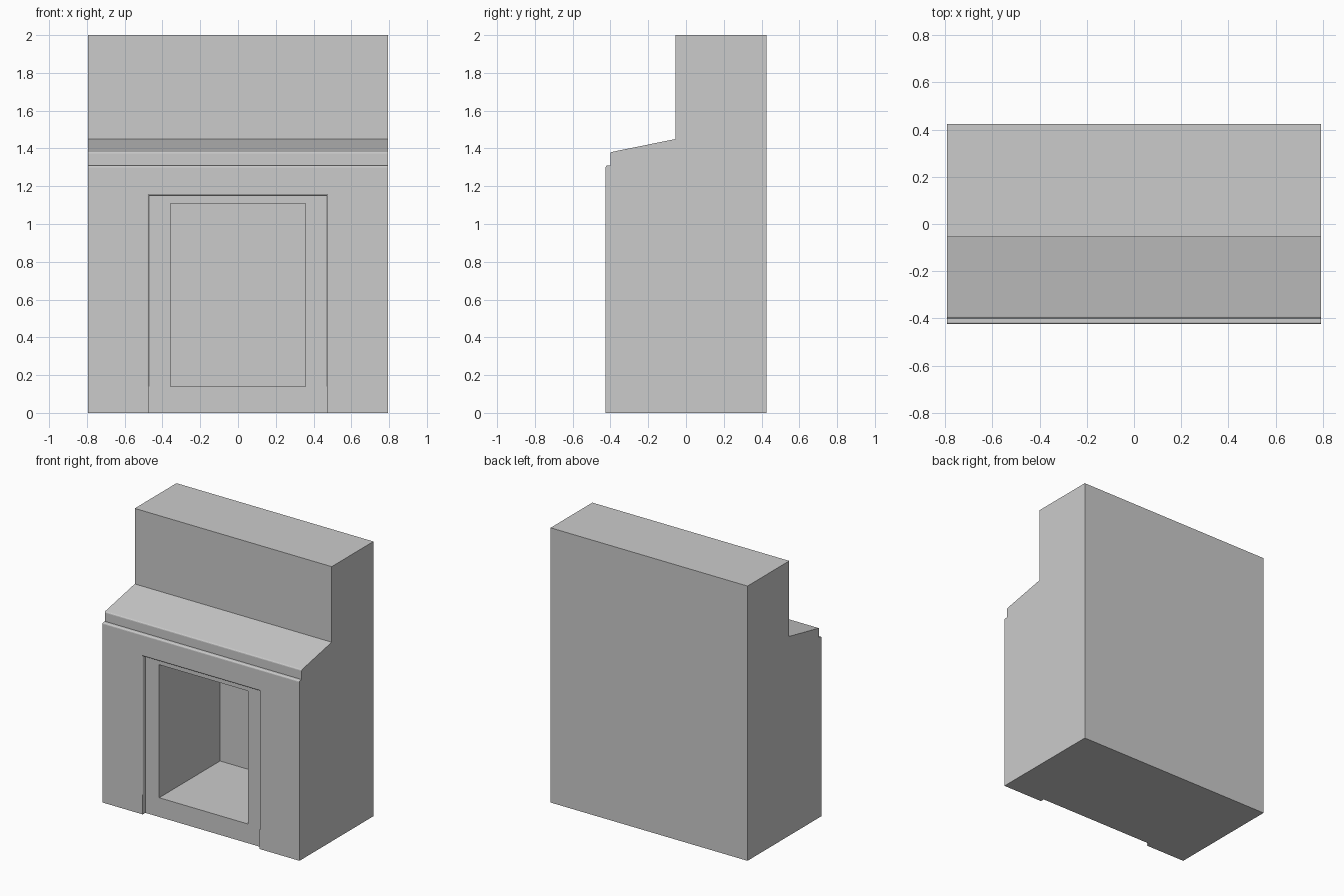
import bpy, bmesh, math

if "Cube" in bpy.data.objects:
    bpy.data.objects.remove(bpy.data.objects["Cube"])

W = 0.793          # half width
FRONT = -0.425     # front plane
R = 0.01           # small edge rounding


def loft(name, rings):
    """Closed solid through a list of equal-length vertex rings."""
    bm = bmesh.new()
    rows = [[bm.verts.new(p) for p in ring] for ring in rings]
    n = len(rows[0])
    for a, b in zip(rows, rows[1:]):
        for i in range(n):
            j = (i + 1) % n
            bm.faces.new((a[i], a[j], b[j], b[i]))
    bm.faces.new(rows[0])
    bm.faces.new(rows[-1])
    bmesh.ops.recalc_face_normals(bm, faces=bm.faces)
    mesh = bpy.data.meshes.new(name)
    bm.to_mesh(mesh)
    bm.free()
    ob = bpy.data.objects.new(name, mesh)
    bpy.context.collection.objects.link(ob)
    return ob


def rect(hx, y, z0, z1):
    return [(-hx, y, z0), (hx, y, z0), (hx, y, z1), (-hx, y, z1)]


def cut(target, cutter):
    mod = target.modifiers.new("cut", 'BOOLEAN')
    mod.operation = 'DIFFERENCE'
    mod.solver = 'EXACT'
    mod.object = cutter
    bpy.context.view_layer.objects.active = target
    bpy.ops.object.modifier_apply(modifier=mod.name)
    bpy.data.objects.remove(cutter)


def arc(cy, cz, r, steps=3):
    """Quarter round from facing the front to facing up."""
    angles = [math.pi / 2 * i / steps for i in range(steps + 1)]
    return [(cy - r * math.cos(a), cz + r * math.sin(a)) for a in angles]


# Chimney body: side profile with rounded mantel steps and sloped shoulder
profile = [(0.425, 0), (FRONT, 0)]
profile += arc(FRONT + R, 1.30, R)
profile += [(-0.40, 1.31)]
profile += arc(-0.39, 1.372, R)
profile += [(-0.055, 1.45), (-0.055, 2), (0.425, 2)]
body = loft("fireplace_body", [[(x, y, z) for y, z in profile] for x in (-W, W)])

# Rounded edge of the surround, stopping at hearth height
rings = [rect(0.47 + R, -0.5, 0.14, 1.15 + R)]
for i in range(4):
    a = math.pi / 2 * i / 3
    off = R * (1 - math.sin(a))
    rings.append(rect(0.47 + off, FRONT + R * (1 - math.cos(a)), 0.14, 1.15 + off))
cut(body, loft("surround_edge_cutter", rings))

# Shallow recess of the surround, then the deep firebox
cut(body, loft("recess_cutter", [rect(0.47, y, -0.1, 1.15) for y in (-0.5, -0.395)]))
cut(body, loft("firebox_cutter", [rect(0.358, y, 0.14, 1.108) for y in (-0.5, 0.305)]))
